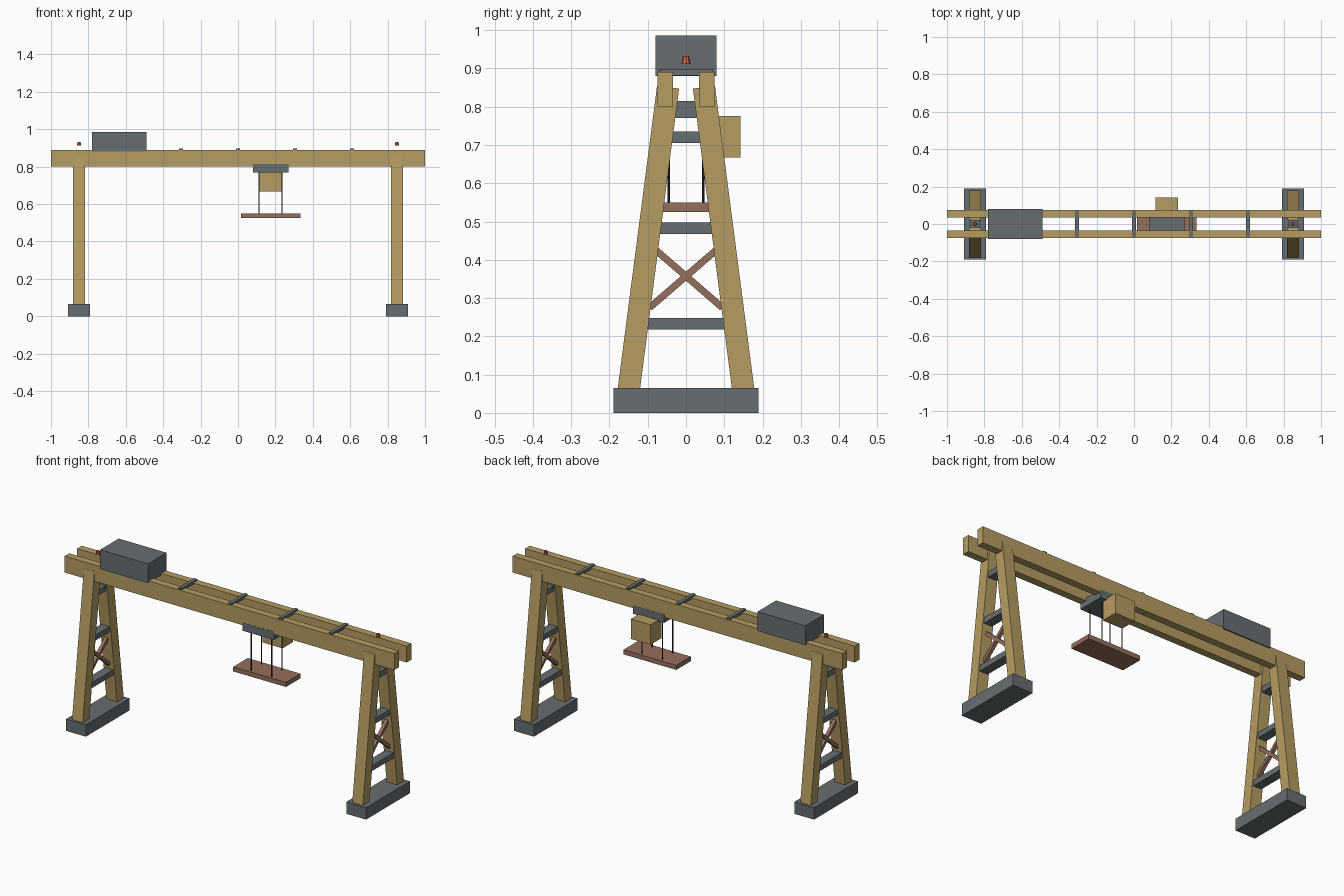
import bpy, math
from mathutils import Vector

old = bpy.data.objects.get("Cube")
if old:
    bpy.data.objects.remove(old, do_unlink=True)


def material(name, rgb):
    m = bpy.data.materials.new(name)
    m.use_nodes = True
    m.diffuse_color = (*rgb, 1)
    m.node_tree.nodes["Principled BSDF"].inputs["Base Color"].default_value = (*rgb, 1)
    return m


TAN = material("tan paint", (0.46, 0.335, 0.12))
GREY = material("steel grey", (0.135, 0.155, 0.165))
BROWN = material("rust brown", (0.30, 0.16, 0.11))
RED = material("signal red", (0.60, 0.12, 0.07))
DARK = material("dark cable", (0.03, 0.03, 0.035))


def finish(name, mat):
    ob = bpy.context.object
    ob.name = name
    ob.data.materials.append(mat)
    return ob


def box(name, mat, x, y, z):
    """Box from (min, max) ranges on each axis."""
    ranges = (x, y, z)
    bpy.ops.mesh.primitive_cube_add(size=1, location=[(a + b) / 2 for a, b in ranges])
    ob = finish(name, mat)
    ob.scale = [b - a for a, b in ranges]
    return ob


def beam(name, mat, start, end, width, depth):
    """Box running between two points in a plane of constant x."""
    a, b = Vector(start), Vector(end)
    d = b - a
    bpy.ops.mesh.primitive_cube_add(size=1, location=(a + b) / 2)
    ob = finish(name, mat)
    ob.scale = (width, depth, d.length)
    ob.rotation_euler.x = math.atan2(-d.y, d.z)
    return ob


def leg_y(z):
    """Distance of the leg centreline from the middle at a height."""
    return 0.149 - 0.13 * (z - 0.065)


# Twin girders
for side, s in (("front", -1), ("back", 1)):
    box(side + "_girder", TAN, (-1, 1), sorted((s * 0.034, s * 0.074)), (0.80, 0.89))

# End frames
for end, x in (("right", -0.85), ("left", 0.85)):
    box(end + "_base", GREY, (x - 0.06, x + 0.06), (-0.19, 0.19), (0, 0.065))
    for side, s in (("front", -1), ("back", 1)):
        beam(f"{end}_{side}_leg", TAN, (x, s * leg_y(0.04), 0.04),
             (x, s * leg_y(0.851), 0.851), 0.064, 0.058)
        beam(f"{end}_{side}_brace", BROWN, (x, s * 0.095, 0.275),
             (x, -s * 0.082, 0.428), 0.018, 0.018)
    for i, z in enumerate((0.233, 0.482, 0.72)):
        box(f"{end}_rung_{i + 1}", GREY, (x - 0.025, x + 0.025),
            (-leg_y(z), leg_y(z)), (z - 0.015, z + 0.015))
    bpy.ops.mesh.primitive_cone_add(vertices=8, radius1=0.012, radius2=0.008,
                                    depth=0.02, location=(x, 0, 0.922))
    finish(end + "_beacon", RED)

# Machinery house and cross ties on the girders
box("machinery_house", GREY, (-0.78, -0.49), (-0.08, 0.08), (0.88, 0.986))
for i in range(4):
    x = -0.305 + i * 0.305
    box(f"cross_tie_{i + 1}", GREY, (x - 0.01, x + 0.01), (-0.07, 0.07), (0.882, 0.898))

# Trolley, cab and hanging load
box("trolley", GREY, (0.08, 0.27), (-0.075, 0.075), (0.77, 0.815))
box("operator_cab", TAN, (0.115, 0.235), (0.05, 0.143), (0.667, 0.776))
box("load_platform", BROWN, (0.015, 0.335), (-0.063, 0.063), (0.525, 0.55))
for i, (x, y) in enumerate(((0.112, -0.045), (0.112, 0.045), (0.236, -0.045), (0.236, 0.045))):
    bpy.ops.mesh.primitive_cylinder_add(vertices=8, radius=0.003, depth=0.23,
                                        location=(x, y, 0.66))
    finish(f"hoist_cable_{i + 1}", DARK)
